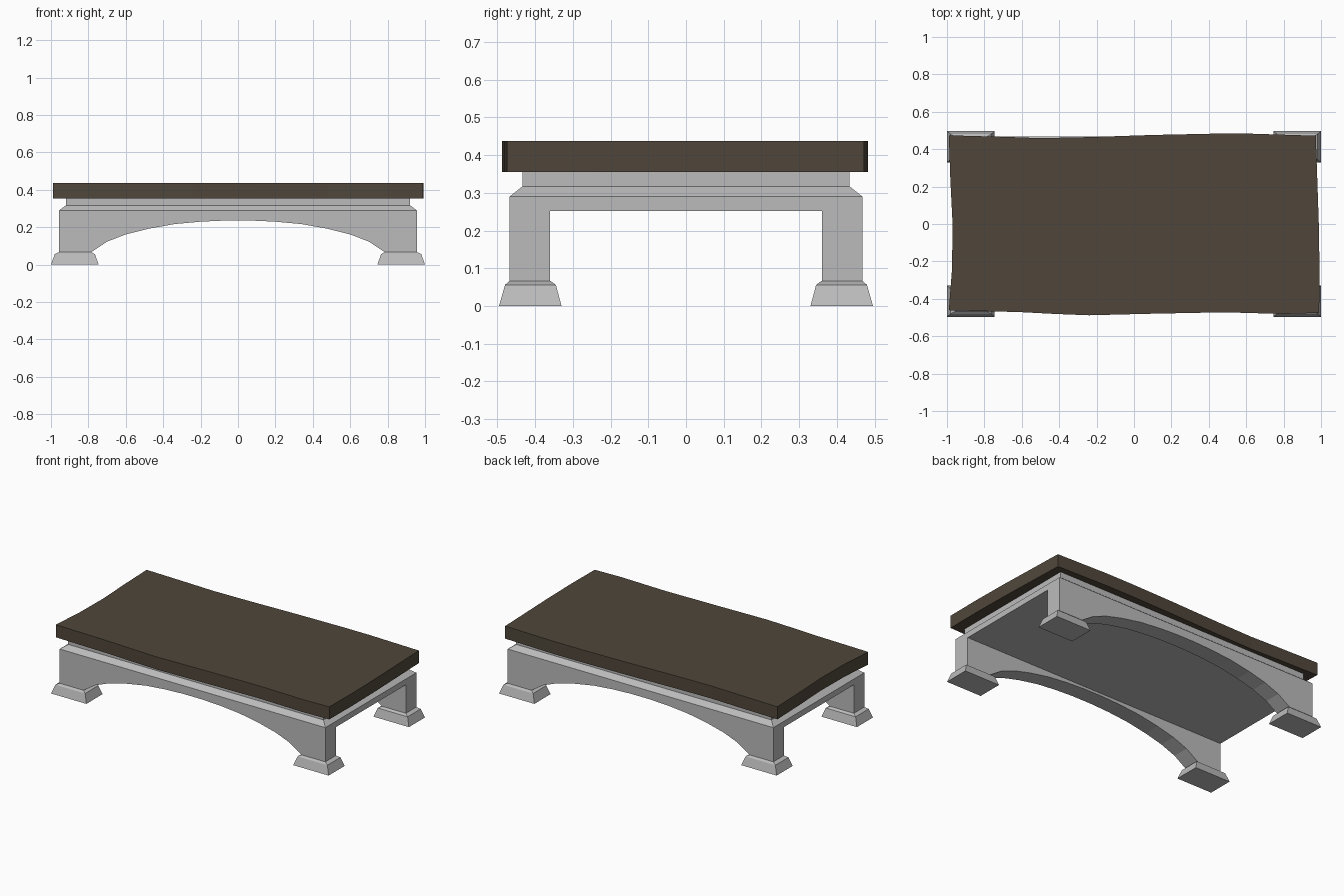
import bpy
import bmesh

if "Cube" in bpy.data.objects:
    bpy.data.objects.remove(bpy.data.objects["Cube"], do_unlink=True)


def make_material(name, rgb):
    mat = bpy.data.materials.new(name)
    mat.use_nodes = True
    mat.diffuse_color = (*rgb, 1)
    bsdf = mat.node_tree.nodes["Principled BSDF"]
    bsdf.inputs["Base Color"].default_value = (*rgb, 1)
    bsdf.inputs["Roughness"].default_value = 0.8
    return mat


stone = make_material("grey stone", (0.5, 0.5, 0.5))
wood = make_material("dark brown", (0.08, 0.062, 0.043))


def loft(name, rings, mat):
    """Skin a stack of equal-length point rings and cap both ends."""
    bm = bmesh.new()
    loops = [[bm.verts.new(p) for p in ring] for ring in rings]
    n = len(loops[0])
    for low, high in zip(loops, loops[1:]):
        for i in range(n):
            j = (i + 1) % n
            bm.faces.new((low[i], low[j], high[j], high[i]))
    bm.faces.new(loops[0])
    bm.faces.new(loops[-1])
    bmesh.ops.recalc_face_normals(bm, faces=bm.faces)
    mesh = bpy.data.meshes.new(name)
    bm.to_mesh(mesh)
    bm.free()
    mesh.materials.append(mat)
    obj = bpy.data.objects.new(name, mesh)
    bpy.context.collection.objects.link(obj)
    return obj


def rect(x0, x1, y0, y1, z):
    return [(x0, y0, z), (x1, y0, z), (x1, y1, z), (x0, y1, z)]


HALF_X, OUT_Y, IN_Y = 0.957, 0.468, 0.36
FOOT_Z, BEAM_Z = 0.067, 0.29

# Arched side beams, including the legs
half_arch = [(0.785, FOOT_Z), (0.7, 0.123), (0.6, 0.162), (0.48, 0.192),
             (0.34, 0.217), (0.2, 0.23), (0.07, 0.236)]
arch = [(-x, z) for x, z in half_arch] + half_arch[::-1]
profile = [(-HALF_X, BEAM_Z), (-HALF_X, FOOT_Z), *arch,
           (HALF_X, FOOT_Z), (HALF_X, BEAM_Z)]
for side, label in ((-1, "front"), (1, "back")):
    loft(label + "_arched_beam",
         [[(x, side * y, z) for x, z in profile] for y in (OUT_Y, IN_Y)], stone)

# Deck between the beams, and the chamfered cap above
loft("deck", [rect(-HALF_X, HALF_X, -IN_Y, IN_Y, z) for z in (0.252, BEAM_Z)], stone)
loft("chamfered_cap",
     [rect(-x, x, -y, y, z) for x, y, z in
      ((HALF_X, OUT_Y, BEAM_Z), (0.92, 0.434, 0.317), (0.92, 0.434, 0.355))], stone)

# Flared feet: inner x, outer x, inner y, outer y, height
steps = [(0.745, 1.0, 0.33, 0.496, 0), (0.765, 0.98, 0.345, 0.48, 0.056),
         (0.785, HALF_X, IN_Y, OUT_Y, FOOT_Z)]
for sx, xn in ((-1, "right"), (1, "left")):
    for sy, yn in ((-1, "front"), (1, "back")):
        loft(f"{yn}_{xn}_foot",
             [rect(sx * a, sx * b, sy * c, sy * d, z) for a, b, c, d, z in steps],
             stone)

# Slab top with a gently uneven outline
outline = [(-0.99, -0.461), (-0.8, -0.466), (-0.61, -0.471), (-0.42, -0.481),
           (-0.24, -0.488), (0.08, -0.48), (0.48, -0.472), (0.8, -0.481),
           (0.99, -0.475), (0.992, -0.24), (0.988, 0), (0.98, 0.24),
           (0.972, 0.472), (0.62, 0.483), (0.43, 0.483), (0.1, 0.476),
           (-0.26, 0.464), (-0.5, 0.459), (-0.7, 0.466), (-0.99, 0.474),
           (-0.982, 0.24), (-0.97, 0), (-0.973, -0.24)]
loft("slab_top", [[(x, y, z) for x, y in outline] for z in (0.355, 0.437)], wood)
